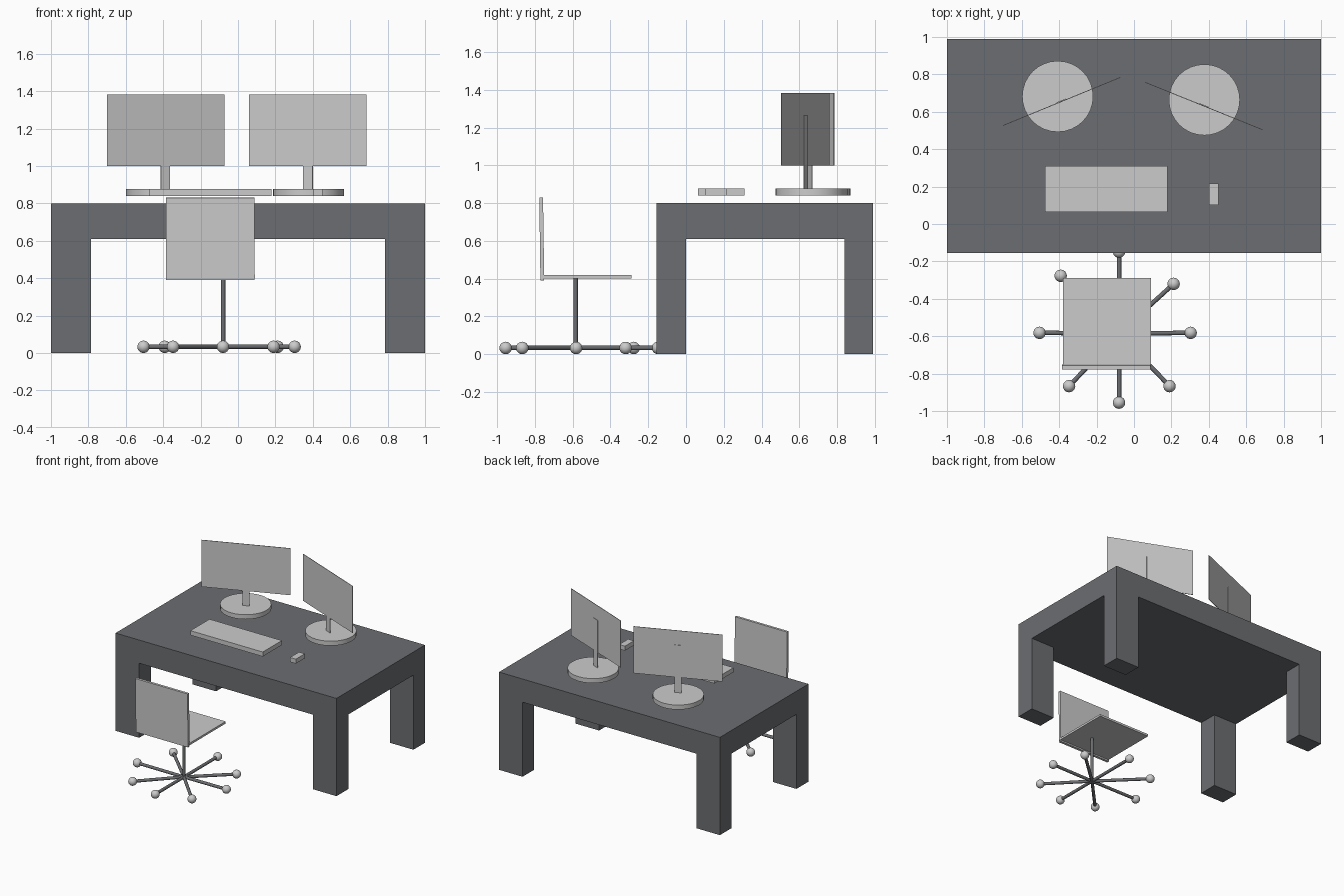
import bpy
import math
from mathutils import Vector

if "Cube" in bpy.data.objects:
    bpy.data.objects.remove(bpy.data.objects["Cube"])

dark = bpy.data.materials.new("dark_grey")
dark.diffuse_color = (0.15, 0.155, 0.165, 1)
dark.use_nodes = True
dark.node_tree.nodes["Principled BSDF"].inputs["Base Color"].default_value = dark.diffuse_color


def finish(obj, name, mat=None):
    obj.name = name
    if mat:
        obj.data.materials.append(mat)
    return obj


def box(name, lo, hi, mat=None):
    lo, hi = Vector(lo), Vector(hi)
    bpy.ops.mesh.primitive_cube_add(size=1, location=(lo + hi) / 2)
    obj = bpy.context.object
    obj.scale = hi - lo
    bpy.ops.object.transform_apply(location=False, rotation=False, scale=True)
    return finish(obj, name, mat)


def rod(name, a, b, radius, mat=None, sides=24):
    a, b = Vector(a), Vector(b)
    d = b - a
    bpy.ops.mesh.primitive_cylinder_add(
        vertices=sides, radius=radius, depth=d.length, location=(a + b) / 2,
        rotation=d.to_track_quat('Z', 'Y').to_euler())
    bpy.ops.object.shade_smooth_by_angle()
    return finish(bpy.context.object, name, mat)


# Desk: solid block with two crossing tunnels, leaving four legs
desk = box("desk", (-1, -0.155, 0), (1, 0.99, 0.8), dark)
tunnels = [("tunnel_lengthwise", (-1.2, 0, -0.2), (1.2, 0.84, 0.61)),
           ("tunnel_crosswise", (-0.787, -0.4, -0.2), (0.787, 1.2, 0.61))]
for name, lo, hi in tunnels:
    cutter = box(name, lo, hi)
    cutter.hide_render = True
    cutter.hide_viewport = False
    cutter.display_type = 'WIRE'
    mod = desk.modifiers.new(name, 'BOOLEAN')
    mod.operation = 'DIFFERENCE'
    mod.solver = 'EXACT'
    mod.object = cutter
    bpy.context.view_layer.objects.active = desk
    bpy.ops.object.modifier_apply(modifier=name)
    bpy.data.objects.remove(cutter)

# Keyboard and mouse
box("keyboard", (-0.475, 0.063, 0.84), (0.18, 0.31, 0.877))
box("mouse", (0.4, 0.102, 0.84), (0.453, 0.217, 0.877))


# Monitors: round base, thin upright and thin angled screen
def monitor(side, base, centre, angle):
    rod(side + "_monitor_base", (*base, 0.84), (*base, 0.877), 0.19, sides=32)
    back = Vector((-math.sin(angle), math.cos(angle), 0))
    for part, width, z0, z1, shift in (("screen", 0.677, 1.0, 1.383, 0),
                                       ("upright", 0.054, 0.87, 1.265, 0.004)):
        obj = box(f"{side}_monitor_{part}", (-width / 2, -0.002, z0),
                  (width / 2, 0.002, z1))
        obj.rotation_euler.z = angle
        obj.location += Vector((*centre, 0)) + back * shift


monitor("left", (-0.408, 0.682), (-0.387, 0.655), math.radians(22.3))
monitor("right", (0.376, 0.664), (0.373, 0.631), math.radians(-22.0))

# Chair seat and slightly leaning back
box("seat", (-0.38, -0.765, 0.402), (0.09, -0.288, 0.419))
backrest = box("backrest", (-0.385, -0.774, 0.39), (0.087, -0.754, 0.83))
backrest.rotation_euler.x = math.radians(0.8)

# Chair column, spokes and ball feet
hub = (-0.08, -0.585, 0.033)
rod("chair_column", hub, (-0.08, -0.585, 0.405), 0.012, dark)
feet = [(-0.505, -0.582), (0.303, -0.582), (-0.08, -0.955), (-0.08, -0.148),
        (-0.392, -0.277), (0.212, -0.32), (0.19, -0.867), (-0.347, -0.867)]
for i, (x, y) in enumerate(feet, 1):
    rod(f"chair_spoke_{i}", hub, (x, y, 0.033), 0.012, dark)
    bpy.ops.mesh.primitive_uv_sphere_add(segments=24, ring_count=12,
                                         radius=0.033, location=(x, y, 0.033))
    bpy.ops.object.shade_smooth_by_angle()
    finish(bpy.context.object, f"chair_foot_{i}")
